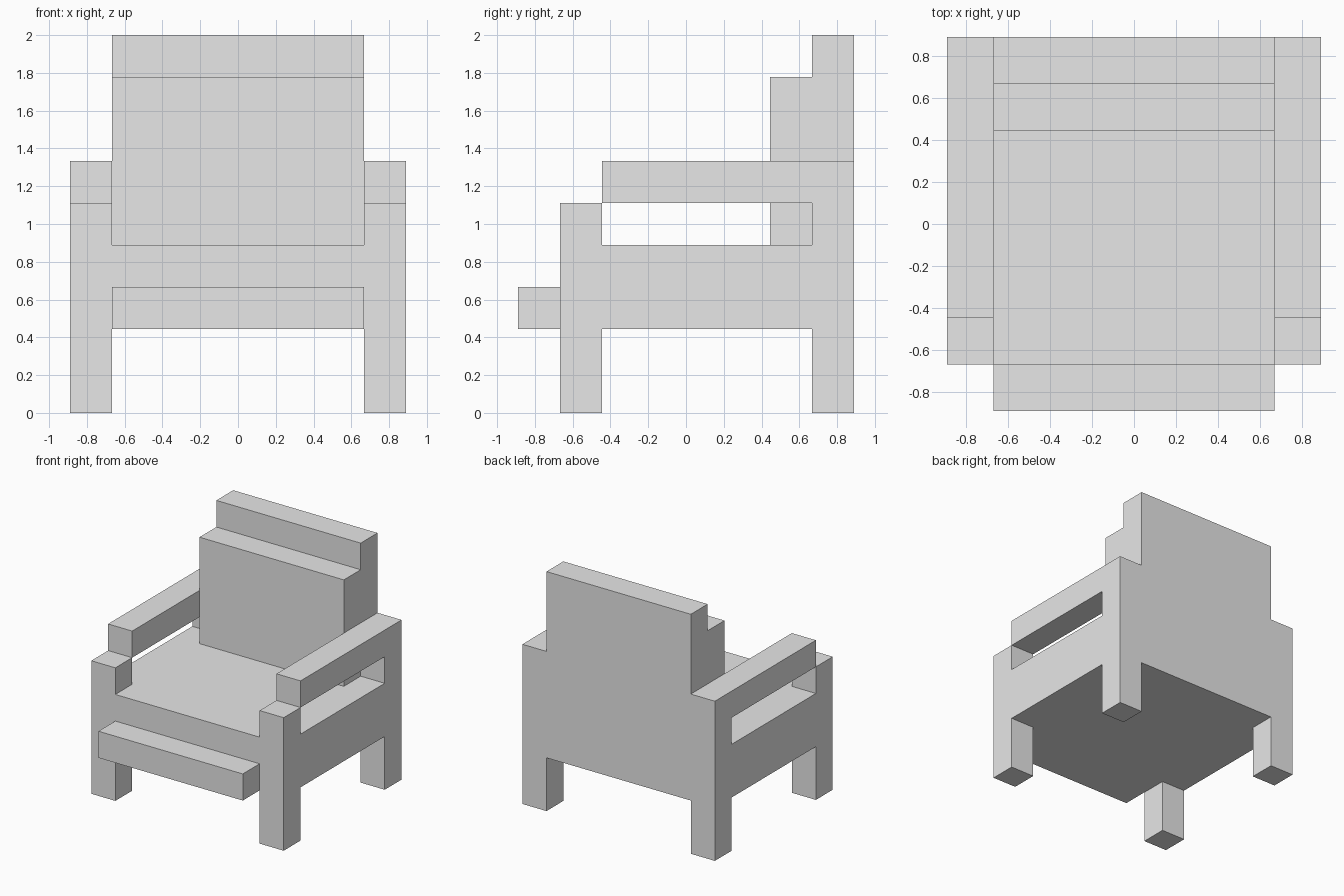
import bpy
import bmesh

U = 2 / 9  # building module of the chair

cube = bpy.data.objects.get("Cube")
if cube:
    bpy.data.objects.remove(cube, do_unlink=True)

grey = bpy.data.materials.new("light_grey")
grey.use_nodes = True
grey.diffuse_color = (0.8, 0.8, 0.8, 1)
grey.node_tree.nodes["Principled BSDF"].inputs["Base Color"].default_value = (0.8, 0.8, 0.8, 1)


def box(name, x, y, z):
    """Flat-faced block spanning the given (low, high) ranges in modules."""
    bm = bmesh.new()
    bmesh.ops.create_cube(bm, size=1)
    for v in bm.verts:
        v.co = [U * r[c > 0] for r, c in zip((x, y, z), v.co)]
    mesh = bpy.data.meshes.new(name)
    bm.to_mesh(mesh)
    bm.free()
    mesh.materials.append(grey)
    obj = bpy.data.objects.new(name, mesh)
    bpy.context.collection.objects.link(obj)
    return obj


# Seat, front rail and back
box("seat", (-4, 4), (-3, 4), (2, 4))
box("front_rail", (-3, 3), (-4, -3), (2, 3))
box("backrest", (-3, 3), (3, 4), (4, 9))
box("back_cushion", (-3, 3), (2, 3), (4, 8))

# Legs, posts and armrests on both sides
for side, x in (("left", (3, 4)), ("right", (-4, -3))):
    box(side + "_front_leg", x, (-3, -2), (0, 2))
    box(side + "_front_post", x, (-3, -2), (4, 5))
    box(side + "_back_leg", x, (3, 4), (0, 2))
    box(side + "_back_post", x, (3, 4), (4, 5))
    box(side + "_armrest", x, (-2, 4), (5, 6))
